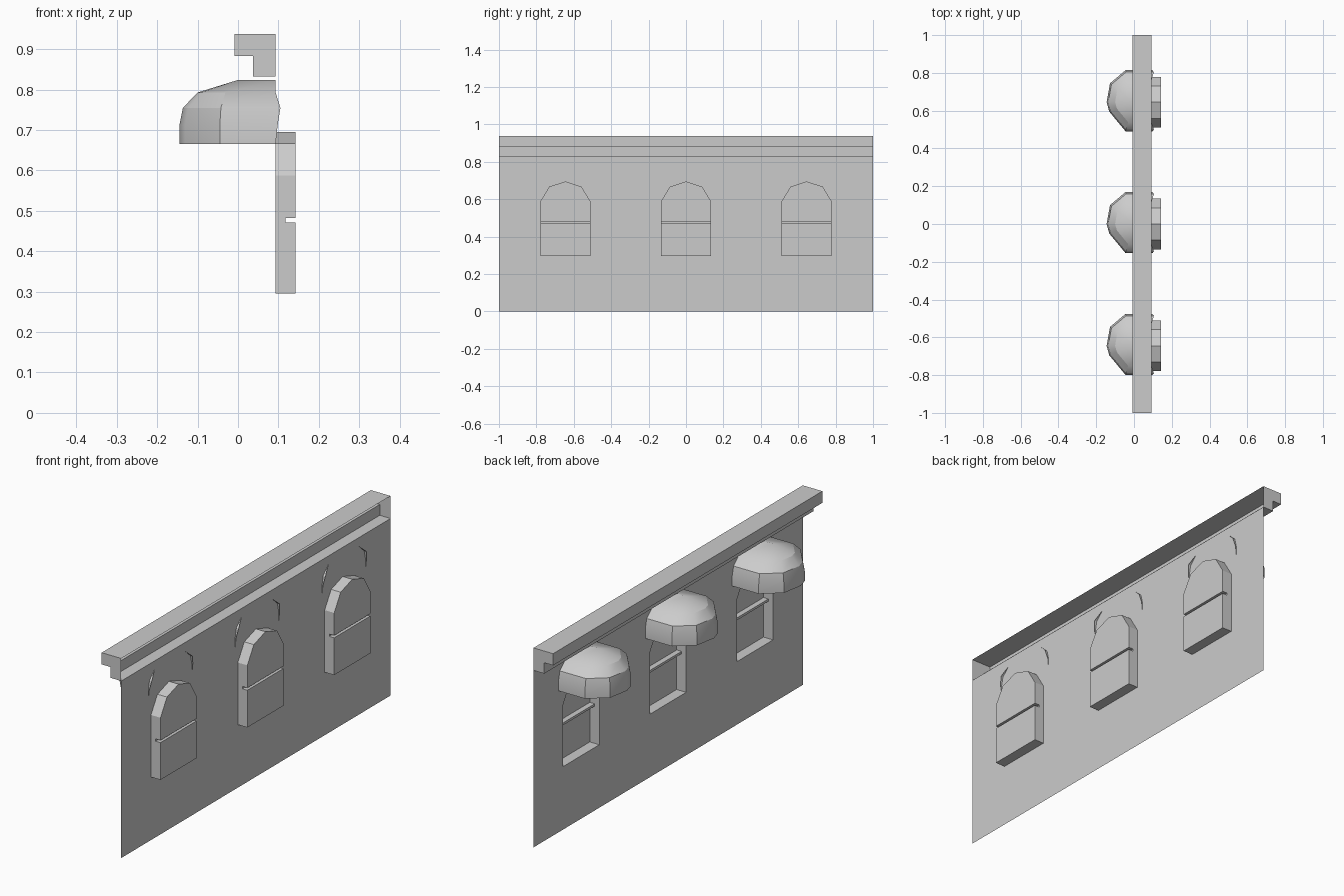
import bpy, bmesh

if "Cube" in bpy.data.objects:
    bpy.data.objects.remove(bpy.data.objects["Cube"])

WALL_X, PANE_X, BAR_X = 0.093, 0.1425, 0.117
WALL_TOP = 0.832
CENTRES = (-0.645, 0.0, 0.645)
BAYS = (-1.0, -0.32, 0.32, 1.0)
SILL, SPRING = 0.296, 0.588
BAR_LO, BAR_HI = 0.471, 0.482
HALF = 0.134
HALF_ARCH = [(HALF, SPRING), (0.086, 0.667), (0.0, 0.695)]
ARCH = HALF_ARCH + [(-y, z) for y, z in HALF_ARCH[-2::-1]]


def build(name, polys, outward=None, smooth=False):
    """Make an object from corner lists, welding shared corners."""
    bm = bmesh.new()
    for poly in polys:
        bm.faces.new([bm.verts.new(p) for p in poly])
    bmesh.ops.remove_doubles(bm, verts=bm.verts, dist=1e-5)
    if outward is not None:
        bmesh.ops.recalc_face_normals(bm, faces=bm.faces)
        if not outward:
            bmesh.ops.reverse_faces(bm, faces=bm.faces)
    me = bpy.data.meshes.new(name)
    bm.to_mesh(me)
    bm.free()
    ob = bpy.data.objects.new(name, me)
    bpy.context.collection.objects.link(ob)
    if smooth:
        bpy.ops.object.select_all(action='DESELECT')
        ob.select_set(True)
        bpy.context.view_layer.objects.active = ob
        bpy.ops.object.shade_smooth_by_angle(angle=0.5)
    return ob


# wall: single sheet with arched openings, two halves per bay
wall = []
for i, c in enumerate(CENTRES):
    for s, edge in ((-1, BAYS[i]), (1, BAYS[i + 1])):
        outline = [(edge, 0), (c, 0), (c, SILL), (c + s * HALF, SILL)]
        outline += [(c + s * y, z) for y, z in HALF_ARCH]
        outline += [(c, WALL_TOP), (edge, WALL_TOP)]
        poly = [(WALL_X, y, z) for y, z in outline]
        wall.append(poly[::-1] if s < 0 else poly)
build("wall", wall)

# cornice: stepped profile, capped at the ends, open at the back
profile = [(WALL_X, WALL_TOP), (0.037, WALL_TOP), (0.037, 0.883),
           (-0.009, 0.883), (-0.009, 0.938), (WALL_X, 0.938)]
cornice = [[(a[0], -1, a[1]), (b[0], -1, b[1]), (b[0], 1, b[1]), (a[0], 1, a[1])]
           for a, b in zip(profile, profile[1:])]
cornice += [[(x, y, z) for x, z in profile] for y in (-1, 1)]
build("cornice", cornice, outward=True)


def window(c):
    """Recessed window: jambs, arch, sill, panes and a raised cross bar."""
    polys = []

    def strip(x0, x1, a, b):
        polys.append([(x0, c + a[0], a[1]), (x1, c + a[0], a[1]),
                      (x1, c + b[0], b[1]), (x0, c + b[0], b[1])])
    # arch head and sill reveals
    for a, b in zip(ARCH, ARCH[1:]):
        strip(WALL_X, PANE_X, a, b)
    strip(WALL_X, PANE_X, (-HALF, SILL), (HALF, SILL))
    # jambs, shallower where the bar meets them
    section = [(PANE_X, SILL), (PANE_X, BAR_LO), (BAR_X, BAR_LO),
               (BAR_X, BAR_HI), (PANE_X, BAR_HI)]
    for y in (-HALF, HALF):
        polys.append([(x, c + y, z) for x, z in
                      [(WALL_X, SILL)] + section + [(PANE_X, SPRING), (WALL_X, SPRING)]])
    # lower pane and bar
    for a, b in zip(section, section[1:]):
        polys.append([(a[0], c - HALF, a[1]), (a[0], c + HALF, a[1]),
                      (b[0], c + HALF, b[1]), (b[0], c - HALF, b[1])])
    # arched upper pane
    polys.append([(PANE_X, c + y, z) for y, z in
                  [(-HALF, BAR_HI), (HALF, BAR_HI)] + ARCH])
    return polys


def awning(c):
    """Half-dome awning: scaled rings rising to a short ridge."""
    rim = [(-0.045, 0.169), (-0.127, 0.1), (-0.145, 0.0), (-0.131, -0.05), (-0.045, -0.154)]
    levels = [(0.665, 1, WALL_X), (0.712, 1, 0.098), (0.755, 0.94, 0.105), (0.793, 0.69, WALL_X)]
    rings = []
    for z, s, back in levels:
        ring = [(back, rim[0][1] * s)] + [(x * s, y * s) for x, y in rim] + [(back, rim[-1][1] * s)]
        rings.append([(x, c + y, z) for x, y in ring])
    polys = [[lo[i], lo[i + 1], hi[i + 1], hi[i]]
             for lo, hi in zip(rings, rings[1:]) for i in range(len(lo) - 1)]
    apex, ridge, top = (0, c, 0.824), (WALL_X, c, 0.824), rings[-1]
    polys += [[top[i], top[i + 1], apex] for i in range(1, len(top) - 2)]
    polys += [[top[0], top[1], apex, ridge], [top[-2], top[-1], ridge, apex]]
    return polys


# three window bays
for n, c in enumerate(CENTRES, 1):
    build(f"window_{n}", window(c), outward=False)
    build(f"awning_{n}", awning(c), outward=True, smooth=True)
